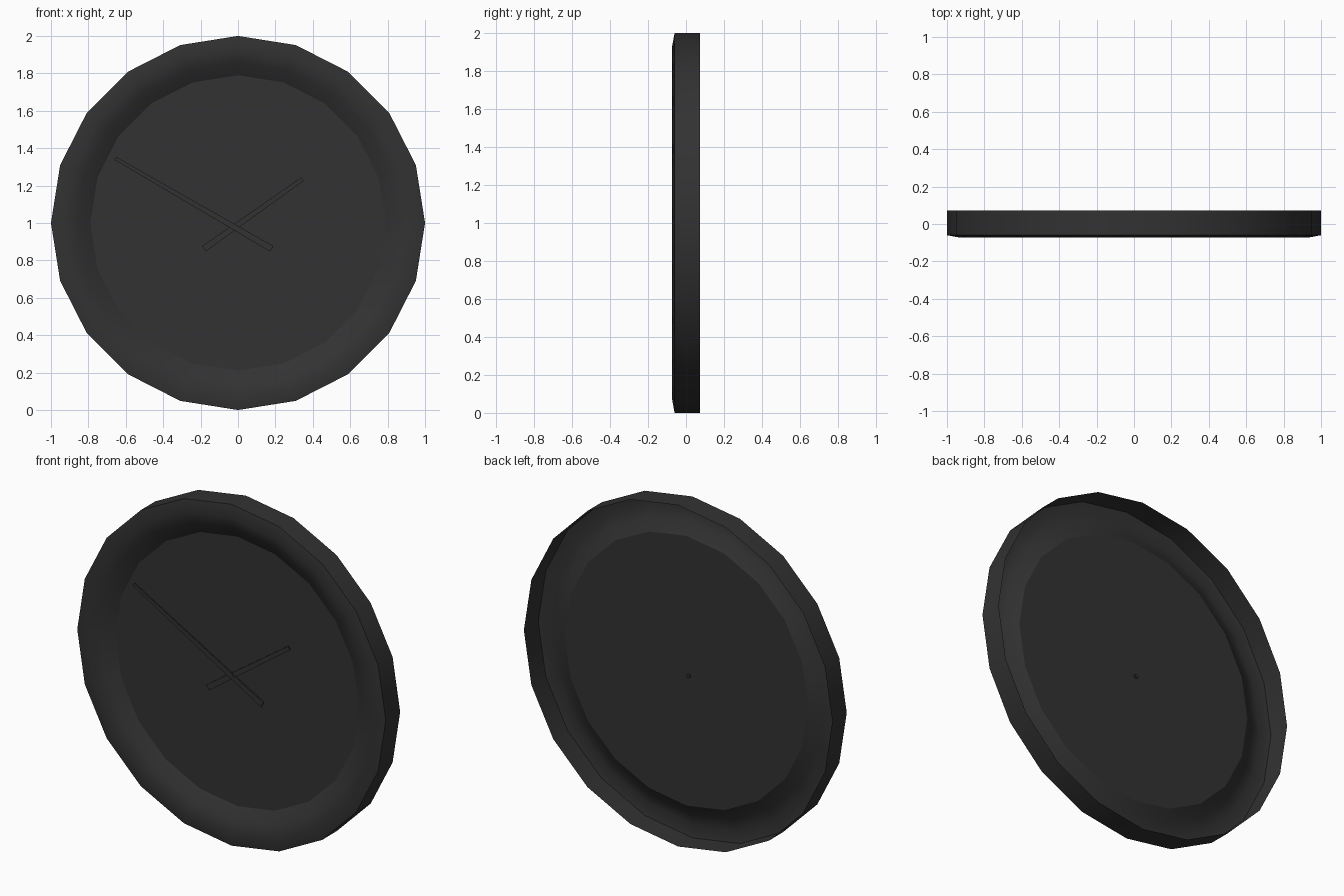
import bpy, bmesh, math
from mathutils import Vector

if "Cube" in bpy.data.objects:
    bpy.data.objects.remove(bpy.data.objects["Cube"])

SIDES = 20
CENTRE_Z = 1.0

mat = bpy.data.materials.new("charcoal black")
mat.diffuse_color = (0.032, 0.032, 0.032, 1)
mat.use_nodes = True
mat.node_tree.nodes["Principled BSDF"].inputs["Base Color"].default_value = mat.diffuse_color


def finish(bm, name, smooth=False):
    mesh = bpy.data.meshes.new(name)
    bm.to_mesh(mesh)
    bm.free()
    mesh.materials.append(mat)
    ob = bpy.data.objects.new(name, mesh)
    bpy.context.collection.objects.link(ob)
    if smooth:
        bpy.ops.object.select_all(action='DESELECT')
        ob.select_set(True)
        bpy.context.view_layer.objects.active = ob
        bpy.ops.object.shade_smooth_by_angle(angle=math.radians(40))
    return ob


def ring(bm, r, y, n=SIDES, cx=0.0, cz=CENTRE_Z):
    return [bm.verts.new((cx + r * math.cos(math.tau * i / n), y,
                          cz + r * math.sin(math.tau * i / n))) for i in range(n)]


def bridge(bm, a, b):
    n = len(a)
    for i in range(n):
        k = (i + 1) % n
        bm.faces.new((a[i], b[i], b[k], a[k]))


# Rim: open-backed shell swept from a short profile (radius, y)
bm = bmesh.new()
profile = [(0.79, -0.005), (0.86, -0.048), (0.93, -0.073), (1.0, -0.06), (1.0, 0.073)]
rings = [ring(bm, r, y) for r, y in profile]
for a, b in zip(rings, rings[1:]):
    bridge(bm, a, b)
finish(bm, "rim", smooth=True)

# Dial: flat disc inside the rim
bm = bmesh.new()
bm.faces.new(ring(bm, 0.79, -0.005))
finish(bm, "dial")


# Hands: thin tapered bars, wide at the tail
def hand(name, tail, tip, w_tail, w_tip, y, depth=0.008):
    tail, tip = Vector(tail), Vector(tip)
    d = (tip - tail).normalized()
    side = Vector((-d.y, d.x))
    outline = [tail - side * w_tail / 2, tip - side * w_tip / 2,
               tip + side * w_tip / 2, tail + side * w_tail / 2]
    bm = bmesh.new()
    front = [bm.verts.new((p.x, y, p.y)) for p in outline]
    back = [bm.verts.new((p.x, y + depth, p.y)) for p in outline]
    bm.faces.new(front)
    bm.faces.new(back[::-1])
    bridge(bm, front, back)
    bmesh.ops.recalc_face_normals(bm, faces=bm.faces)
    finish(bm, name)


hand("minute_hand", (0.18, 0.862), (-0.655, 1.345), 0.034, 0.018, -0.034)
hand("hour_hand", (-0.182, 0.862), (0.345, 1.235), 0.034, 0.022, -0.022)

# Pin: small axle through the dial
bm = bmesh.new()
f = ring(bm, 0.012, -0.037, 8, -0.015, 0.975)
b = ring(bm, 0.012, 0.004, 8, -0.015, 0.975)
bm.faces.new(f)
bm.faces.new(b[::-1])
bridge(bm, f, b)
bmesh.ops.recalc_face_normals(bm, faces=bm.faces)
finish(bm, "centre_pin")
